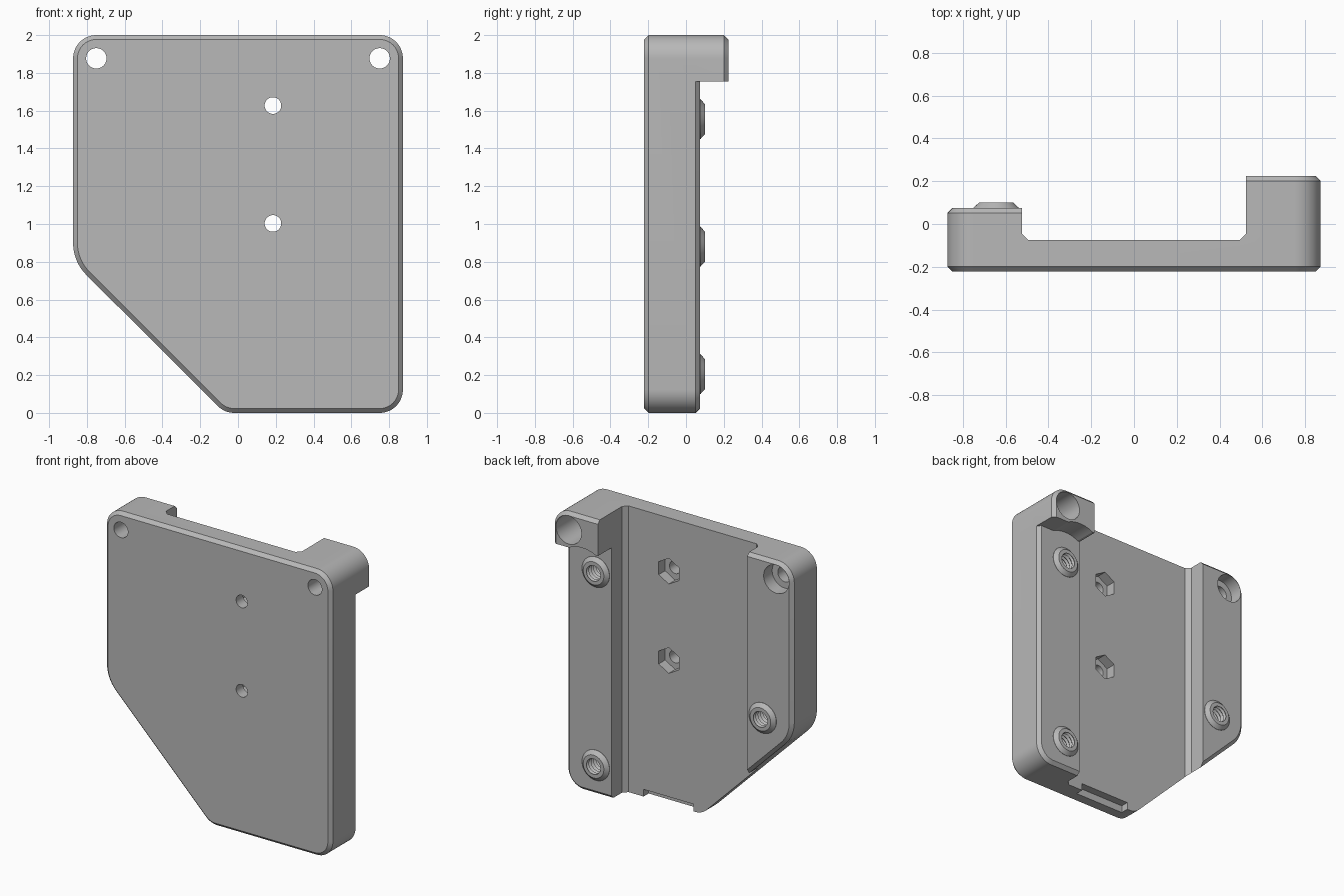
import bpy, bmesh
from math import sin, cos, radians, pi

if "Cube" in bpy.data.objects:
    bpy.data.objects.remove(bpy.data.objects["Cube"])

grey = bpy.data.materials.new("plain_grey")
grey.use_nodes = True
grey.diffuse_color = (0.48, 0.48, 0.48, 1)
grey.node_tree.nodes["Principled BSDF"].inputs["Base Color"].default_value = (0.48, 0.48, 0.48, 1)


def loft(name, rings):
    """Capped solid through equally sized rings of points."""
    bm = bmesh.new()
    loops = [[bm.verts.new(p) for p in ring] for ring in rings]
    n = len(loops[0])
    for a, b in zip(loops, loops[1:]):
        for i in range(n):
            j = (i + 1) % n
            bm.faces.new((a[i], a[j], b[j], b[i]))
    bm.faces.new(loops[0])
    bm.faces.new(loops[-1])
    bmesh.ops.recalc_face_normals(bm, faces=bm.faces)
    mesh = bpy.data.meshes.new(name)
    bm.to_mesh(mesh)
    bm.free()
    mesh.materials.append(grey)
    obj = bpy.data.objects.new(name, mesh)
    bpy.context.collection.objects.link(obj)
    return obj


def lathe(name, x, z, profile, sides=40, turn=0.0):
    """Solid turned about a front-to-back axis; profile holds (radius, y)."""
    angles = [turn + 2 * pi * i / sides for i in range(sides)]
    return loft(name, [[(x + r * cos(a), y, z + r * sin(a)) for a in angles]
                       for r, y in profile])


def box(name, x0, x1, y0, y1, z0, z1):
    return loft(name, [[(x0, y0, z), (x1, y0, z), (x1, y1, z), (x0, y1, z)]
                       for z in (z0, z1)])


def combine(target, tool, operation):
    """Apply a boolean and discard the tool."""
    tool.hide_render = True
    mod = target.modifiers.new(operation, "BOOLEAN")
    mod.operation, mod.solver, mod.object = operation, "EXACT", tool
    bpy.ops.object.select_all(action="DESELECT")
    bpy.context.view_layer.objects.active = target
    target.select_set(True)
    bpy.ops.object.modifier_apply(modifier=mod.name)
    bpy.data.objects.remove(tool)


# Plate outline: fillet centre x, z, radius, start angle, sweep
CORNERS = [(0.75, 1.877, 0.123, 0, 90), (-0.75, 1.877, 0.123, 90, 90),
           (-0.633, 0.9, 0.24, 180, 45), (-0.02, 0.123, 0.123, 225, 45),
           (0.75, 0.123, 0.123, 270, 90)]


def outline(y, inset=0.0, steps=12):
    ring = []
    for cx, cz, r, start, sweep in CORNERS:
        for i in range(steps + 1):
            a = radians(start + sweep * i / steps)
            ring.append((cx + (r - inset) * cos(a), y, cz + (r - inset) * sin(a)))
    return ring


BEVEL, FRONT, RAIL, BLOCK, FLOOR = 0.023, -0.222, 0.074, 0.224, -0.074
SCREW_X, SCREW_Z = 0.75, 1.877
BOSSES = [(0.645, 1.555), (0.645, 0.205), (-0.645, 0.88)]

# Main plate, chamfered on front and back
plate = loft("mounting_plate", [outline(FRONT, BEVEL), outline(FRONT + BEVEL),
                                outline(RAIL - BEVEL), outline(RAIL, BEVEL)])

# Tall corner block with a clearance arc beneath it
block = loft("corner_block", [outline(-0.1), outline(BLOCK - BEVEL), outline(BLOCK, BEVEL)])
combine(block, box("block_limits", 0.4, 1, -0.3, 0.4, 1.755, 2.2), "INTERSECT")
combine(block, lathe("boss_clearance", *BOSSES[0], [(0.225, RAIL), (0.225, 0.4)], 64),
        "DIFFERENCE")
combine(plate, block, "UNION")

# Wide channel down the back, with sloped lower corners
half = [(0.495, FLOOR), (0.525, FLOOR + 0.03), (0.525, 0.5)]
section = half + [(-x, y) for x, y in reversed(half)]
combine(plate, loft("channel_cutter", [[(x, y, z) for x, y in section] for z in (-0.5, 2.5)]),
        "DIFFERENCE")

# Shallow notch at the bottom edge of the channel
combine(plate, box("notch_cutter", -0.005, 0.38, -0.13, 0.0, -0.1, 0.05), "DIFFERENCE")

# Corner screw holes, counterbored from the back
for side in (-1, 1):
    combine(plate, lathe("screw_hole_cutter", side * SCREW_X, SCREW_Z,
                         [(0.054, -0.4), (0.054, -0.02), (0.098, -0.02), (0.098, 0.4)]),
            "DIFFERENCE")

# Bolt holes with hexagonal nut pockets
for z in (1.627, 1.003):
    combine(plate, lathe("nut_pocket_cutter", 0.185, z, [(0.09, -0.145), (0.09, 0.1)], 6, pi / 6),
            "DIFFERENCE")
    combine(plate, lathe("bolt_hole_cutter", 0.185, z, [(0.044, -0.4), (0.044, 0.1)]),
            "DIFFERENCE")

# Raised bosses with threaded blind holes
PITCH = 0.026
for x, z in BOSSES:
    combine(plate, lathe("boss", x, z, [(0.106, 0.0), (0.106, RAIL + 0.002), (0.08, 0.1)]),
            "UNION")
    thread = [(0.052 if i % 2 else 0.064, 0.115 - i * PITCH / 2) for i in range(17)]
    combine(plate, lathe("thread_cutter", x, z, thread, 32), "DIFFERENCE")

# Smooth the round walls, keep the edges crisp
bpy.ops.object.select_all(action="DESELECT")
plate.select_set(True)
bpy.context.view_layer.objects.active = plate
bpy.ops.object.shade_smooth_by_angle(angle=radians(25))
